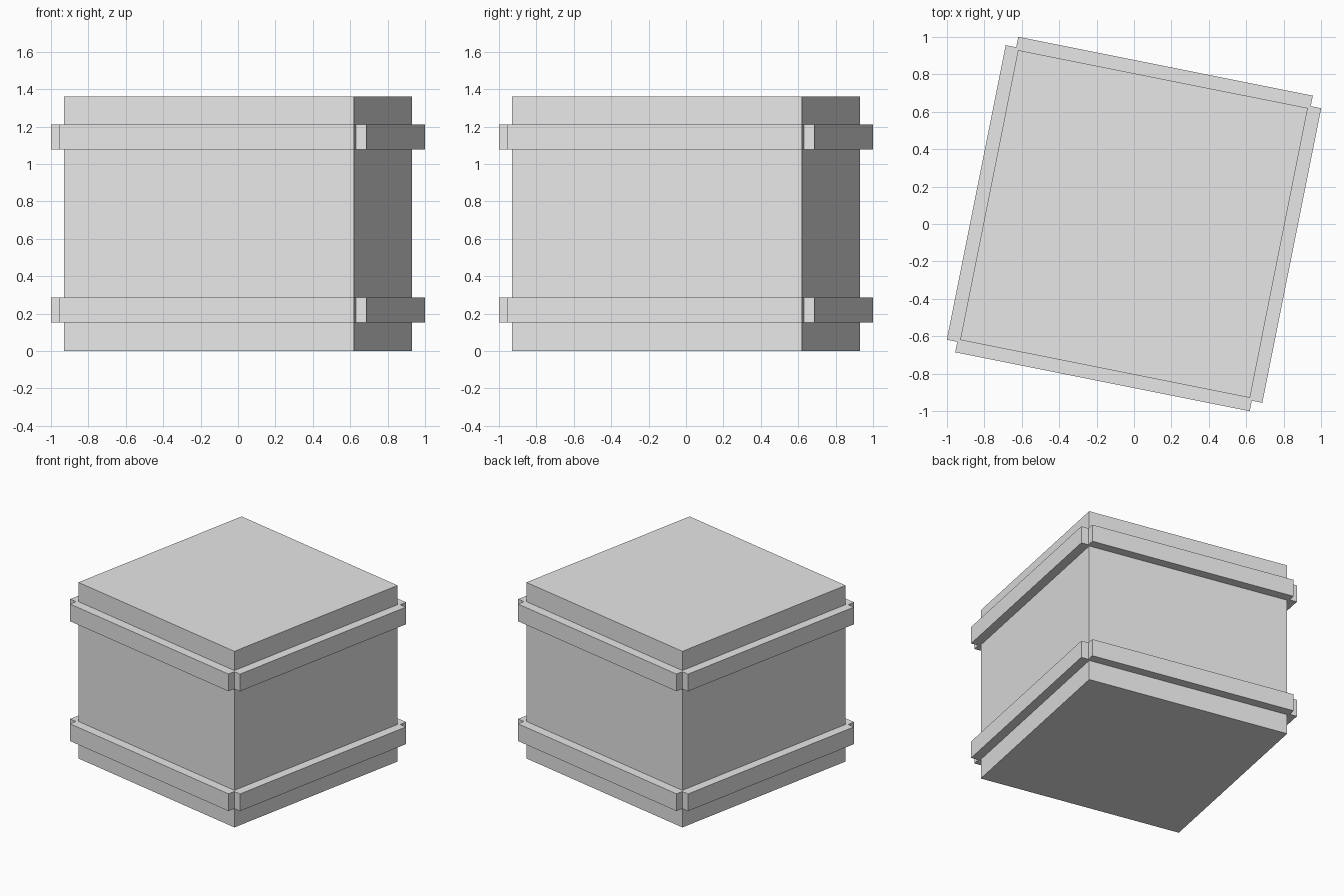
import bpy
import math
from mathutils import Matrix

cube = bpy.data.objects.get("Cube")
if cube:
    bpy.data.objects.remove(cube, do_unlink=True)

TURN = Matrix.Rotation(math.radians(-11.3), 4, 'Z')  # crate is turned on the floor
HALF = 0.79          # half width of the body
HEIGHT = 1.36
OUTER = 0.86         # outer face of the slats
SLAT_HALF = 0.803    # slats overhang the body corners slightly
SLAT_HEIGHT = 0.133

grey = bpy.data.materials.new("light_grey")
grey.use_nodes = True
grey.diffuse_color = (0.8, 0.8, 0.8, 1)
grey.node_tree.nodes["Principled BSDF"].inputs["Base Color"].default_value = (0.8, 0.8, 0.8, 1)


def box(name, size, centre, turn):
    """Flat-shaded box, placed in the crate's own frame and then turned."""
    bpy.ops.mesh.primitive_cube_add(size=1)
    obj = bpy.context.object
    obj.name = name
    obj.data.transform(turn @ Matrix.Translation(centre) @ Matrix.Diagonal((*size, 1)))
    obj.data.materials.append(grey)
    return obj


# Body
box("crate_body", (2 * HALF, 2 * HALF, HEIGHT), (0, 0, HEIGHT / 2), TURN)

# Slats: one on each side, in a lower and an upper row
depth = OUTER - HALF
for row, z in (("lower", 0.22), ("upper", 1.145)):
    for i, side in enumerate(("front", "left", "back", "right")):
        quarter = Matrix.Rotation(i * math.pi / 2, 4, 'Z')
        box(f"{row}_{side}_slat", (2 * SLAT_HALF, depth, SLAT_HEIGHT),
            (0, -HALF - depth / 2, z), TURN @ quarter)
